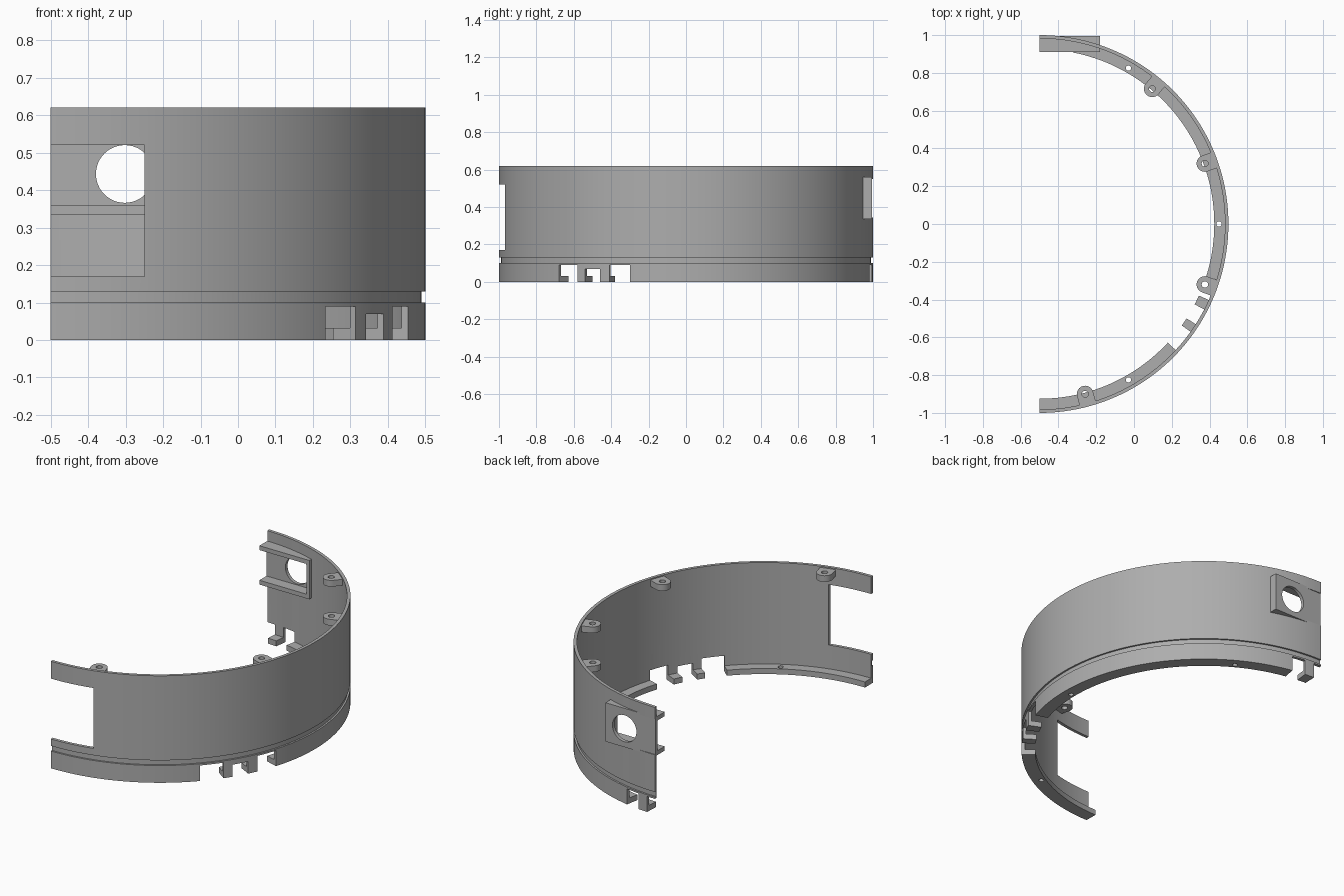
import bpy, bmesh, math
from mathutils import Matrix, Vector

CENTRE = Vector((-0.5, 0, 0))

cube = bpy.data.objects.get("Cube")
if cube:
    bpy.data.objects.remove(cube)

grey = bpy.data.materials.new("plain_grey")
grey.use_nodes = True
colour = (0.42, 0.42, 0.42, 1)
grey.diffuse_color = colour
grey.node_tree.nodes["Principled BSDF"].inputs["Base Color"].default_value = colour


def finish(name, bm):
    bmesh.ops.recalc_face_normals(bm, faces=bm.faces)
    mesh = bpy.data.meshes.new(name)
    bm.to_mesh(mesh)
    bm.free()
    mesh.materials.append(grey)
    ob = bpy.data.objects.new(name, mesh)
    bpy.context.collection.objects.link(ob)
    return ob


def arc(name, profile, a0, a1, steps):
    """Sweep a closed (radius, z) profile about the ring axis, in degrees."""
    bm = bmesh.new()
    rows = []
    for i in range(steps + 1):
        a = math.radians(a0 + (a1 - a0) * i / steps)
        rows.append([bm.verts.new(CENTRE + Vector((r * math.cos(a), r * math.sin(a), z)))
                     for r, z in profile])
    n = len(profile)
    for p, q in zip(rows, rows[1:]):
        for j in range(n):
            k = (j + 1) % n
            bm.faces.new((p[j], p[k], q[k], q[j]))
    bm.faces.new(rows[0])
    bm.faces.new(rows[-1][::-1])
    return finish(name, bm)


def box(name, lo, hi):
    lo, hi = Vector(lo), Vector(hi)
    bm = bmesh.new()
    bmesh.ops.create_cube(bm, size=1, matrix=Matrix.Translation((lo + hi) / 2)
                          @ Matrix.Diagonal((*(hi - lo), 1)))
    return finish(name, bm)


def cylinder(name, place, radius, depth, sides=32, turn=None):
    bm = bmesh.new()
    bmesh.ops.create_cone(bm, cap_ends=True, segments=sides, radius1=radius, radius2=radius,
                          depth=depth, matrix=Matrix.Translation(place) @ (turn or Matrix()))
    return finish(name, bm)


def combine(ob, other, operation="DIFFERENCE"):
    mod = ob.modifiers.new("combine", "BOOLEAN")
    mod.operation = operation
    mod.solver = "EXACT"
    mod.object = other
    bpy.context.view_layer.objects.active = ob
    bpy.ops.object.modifier_apply(modifier=mod.name)
    bpy.data.objects.remove(other)


def polar(r, degrees, z):
    a = math.radians(degrees)
    return CENTRE + Vector((r * math.cos(a), r * math.sin(a), z))


# Half ring wall with an outer groove and a bottom inner flange
shell = arc("curved_wall", [(0.925, 0), (1, 0), (1, 0.10), (0.99, 0.10), (0.99, 0.13), (1, 0.13),
                            (1, 0.62), (0.982, 0.62), (0.982, 0.032), (0.925, 0.032)],
            -90, 90, 96)

# Front window, open at the end of the wall
combine(shell, box("window_cutter", (-0.6, -1.1, 0.17), (-0.25, -0.8, 0.52)))

# Bottom notches that leave small footed tabs
for a0, a1, top in ((-42.8, -35.5, 0.09), (-32.7, -27.4, 0.07), (-24.2, -17.5, 0.09),
                    (79, 83.7, 0.09), (87.1, 92, 0.09)):
    combine(shell, arc("notch_cutter", [(0.9, -0.1), (1.1, -0.1), (1.1, top), (0.9, top)],
                       a0, a1, 6))

# Flange screw holes
for a in (-60.3, 0, 60.3):
    combine(shell, cylinder("flange_hole_cutter", polar(0.95, a, 0), 0.014, 0.15, 20))

# Recess for the flat port housing
combine(shell, box("port_recess_cutter", (-0.6, 0.88, 0.345), (-0.19, 1.1, 0.55)))

# Port housing: open tray with flat back and round hole
housing = box("port_housing", (-0.5, 0.91, 0.335), (-0.18, 0.995, 0.56))
combine(housing, box("tray_cutter", (-0.6, 0.8, 0.36), (-0.198, 0.975, 0.535)))
combine(housing, cylinder("port_cutter", (-0.302, 1, 0.443), 0.077, 0.2, 48,
                          Matrix.Rotation(math.pi / 2, 4, "X")))

# Screw bosses under the rim, each with a web back to the wall
bosses = []
for i, a in enumerate((-75, -20.1, 20.1, 50.2)):
    boss = cylinder(f"screw_boss_{i + 1}", polar(0.932, a, 0.595), 0.044, 0.036)
    bm = bmesh.new()
    bmesh.ops.create_cube(bm, size=1, matrix=Matrix.Translation(polar(0.96, a, 0.595))
                          @ Matrix.Rotation(math.radians(a), 4, "Z")
                          @ Matrix.Diagonal((0.056, 0.088, 0.036, 1)))
    combine(boss, finish("web", bm), "UNION")
    combine(boss, cylinder("screw_hole_cutter", polar(0.932, a, 0.6), 0.017, 0.2, 20))
    bosses.append(boss)

# Smooth curved faces, crisp edges
bpy.ops.object.select_all(action="DESELECT")
for ob in [shell, housing] + bosses:
    ob.select_set(True)
bpy.context.view_layer.objects.active = shell
bpy.ops.object.shade_smooth_by_angle(angle=math.radians(30))
